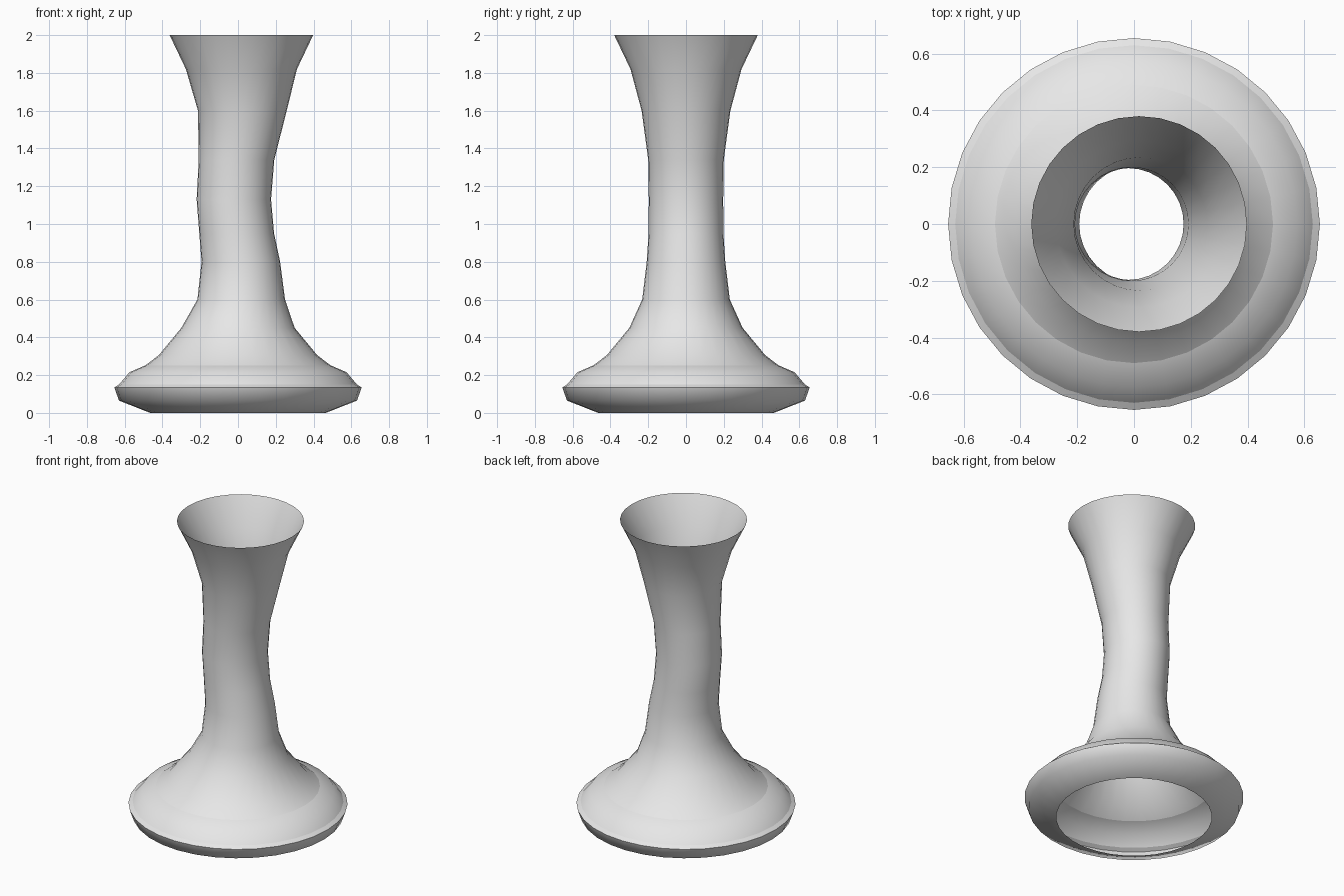
import bpy, bmesh, math

default_cube = bpy.data.objects.get("Cube")
if default_cube:
    bpy.data.objects.remove(default_cube, do_unlink=True)

SIDES = 32

grey = bpy.data.materials.new("plain grey")
grey.use_nodes = True
grey.diffuse_color = (0.8, 0.8, 0.8, 1)
grey.node_tree.nodes["Principled BSDF"].inputs["Base Color"].default_value = (0.8, 0.8, 0.8, 1)


def lathe(name, profile):
    """Open shell of rings given bottom to top as (radius, height, sideways shift)."""
    bm = bmesh.new()
    rings = []
    for radius, height, shift in profile:
        ring = []
        for i in range(SIDES):
            a = math.tau * i / SIDES
            ring.append(bm.verts.new((shift + radius * math.cos(a),
                                      radius * math.sin(a), height)))
        rings.append(ring)
    for low, high in zip(rings, rings[1:]):
        for i in range(SIDES):
            j = (i + 1) % SIDES
            face = bm.faces.new((low[i], low[j], high[j], high[i]))
            face.smooth = True
    mesh = bpy.data.meshes.new(name)
    bm.to_mesh(mesh)
    bm.free()
    mesh.materials.append(grey)
    obj = bpy.data.objects.new(name, mesh)
    bpy.context.collection.objects.link(obj)
    return obj


# Underside, open at the bottom
lathe("lower_bowl", [(0.465, 0, 0), (0.63, 0.065, 0), (0.655, 0.135, 0)])

# Thin crisp lip around the widest point
lathe("base_lip", [(0.655, 0.135, 0), (0.63, 0.15, 0)])

# Rounded shoulder of the base
lathe("base_shoulder", [(0.63, 0.15, 0), (0.575, 0.215, 0), (0.49, 0.252, 0)])

# Swaying neck flaring to an open mouth
lathe("neck", [
    (0.49, 0.252, 0), (0.42, 0.305, 0), (0.3, 0.45, 0),
    (0.232, 0.6, 0.017), (0.208, 0.8, 0.015), (0.198, 0.95, -0.007),
    (0.197, 1.13, -0.022), (0.2, 1.34, -0.008), (0.235, 1.6, 0.023),
    (0.294, 1.82, 0.018), (0.38, 2, 0.018),
])
